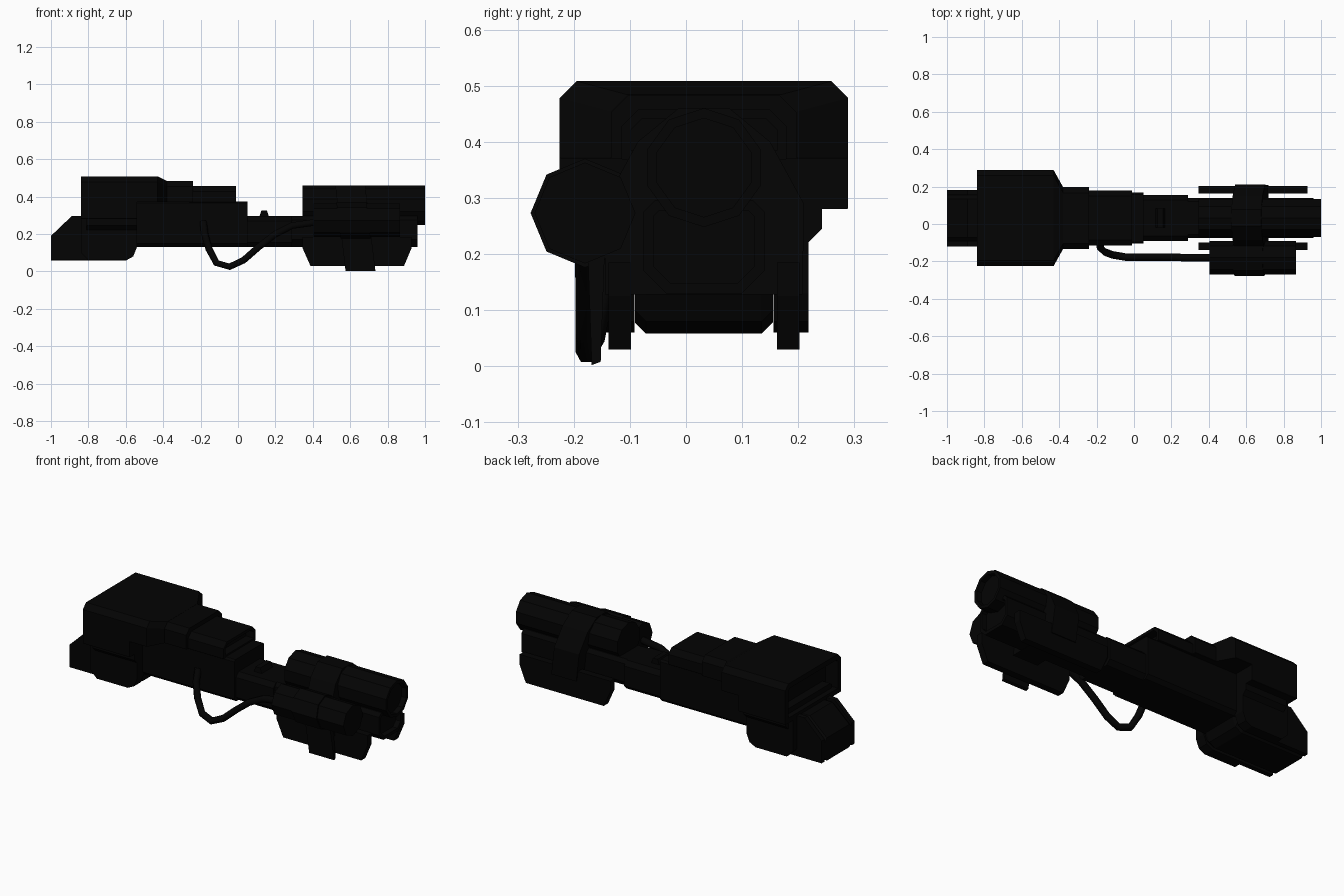
import bpy, bmesh, math

if "Cube" in bpy.data.objects:
    bpy.data.objects.remove(bpy.data.objects["Cube"])

CY = 0.032   # centre line of the gun body
black = bpy.data.materials.new("black")
black.diffuse_color = (0.001, 0.001, 0.001, 1)
black.use_nodes = True
black.node_tree.nodes["Principled BSDF"].inputs["Base Color"].default_value = black.diffuse_color


def finish(name, bm):
    bmesh.ops.recalc_face_normals(bm, faces=bm.faces)
    me = bpy.data.meshes.new(name)
    bm.to_mesh(me)
    bm.free()
    me.materials.append(black)
    ob = bpy.data.objects.new(name, me)
    bpy.context.collection.objects.link(ob)
    return ob


def loft(name, rings, recess=None, shear=0.0):
    """Skin rings of 3D points; recess=(border, depth) hollows the first end."""
    bm = bmesh.new()
    loops = [[bm.verts.new((x + shear * (0.46 - z), y, z)) for x, y, z in r] for r in rings]
    n = len(loops[0])
    for a, b in zip(loops, loops[1:]):
        for i in range(n):
            j = (i + 1) % n
            bm.faces.new((a[i], a[j], b[j], b[i]))
    first = bm.faces.new(loops[0])
    bm.faces.new(loops[-1])
    bmesh.ops.recalc_face_normals(bm, faces=bm.faces)
    if recess:
        bmesh.ops.inset_region(bm, faces=[first], thickness=recess[0])
        inner = bmesh.ops.extrude_face_region(bm, geom=[first])
        step = recess[1] if rings[-1][0][0] > rings[0][0][0] else -recess[1]
        bmesh.ops.translate(bm, vec=(step, 0, 0),
                            verts=[v for v in inner["geom"] if isinstance(v, bmesh.types.BMVert)])
        bmesh.ops.delete(bm, geom=[f for f in bm.faces if f == first], context='FACES_ONLY')
    return finish(name, bm)


def box(x, half, z0, z1, top=0.02, bottom=0.02, cy=CY):
    """Chamfered rectangular cross-section at x."""
    right = [(half - bottom, z0), (half, z0 + bottom), (half, z1 - top), (half - top, z1)]
    pts = right + [(-y, z) for y, z in reversed(right)]
    return [(x, cy + y, z) for y, z in pts]


def circle(x, cy, cz, r, n, turn=0.0):
    return [(x, cy + r * math.cos(turn + 2 * math.pi * i / n),
             cz + r * math.sin(turn + 2 * math.pi * i / n)) for i in range(n)]


def side_plate(name, outline, y0, y1):
    """Outline in x, z extruded across y."""
    return loft(name, [[(x, y, z) for x, z in outline] for y in (y0, y1)])


# Rear stock: core with a sloped butt, side plates and outer pads; front plates
loft("stock_core", [box(-1.0, 0.123, 0.058, 0.19), box(-0.89, 0.123, 0.058, 0.29),
                    box(-0.60, 0.123, 0.058, 0.29), box(-0.56, 0.123, 0.08, 0.29),
                    box(-0.54, 0.123, 0.13, 0.29)])
nose = [(-0.54, 0.295), (-0.54, 0.13), (-0.56, 0.08), (-0.60, 0.06)]
stock = [(-1.0, 0.06), (-1.0, 0.19), (-0.89, 0.295)] + nose
pad = [(-0.80, 0.06), (-0.84, 0.10), (-0.84, 0.295)] + nose
plate = [(0.345, 0.185), (0.345, 0.125), (0.387, 0.03), (0.888, 0.03), (0.928, 0.125), (0.928, 0.185)]
for side, word in ((-1, "near"), (1, "far")):
    side_plate(word + "_stock_plate", stock, CY + side * 0.124, CY + side * 0.151)
    side_plate(word + "_stock_pad", pad, CY + side * 0.15, CY + side * 0.186)
    side_plate(word + "_front_plate", plate, CY + side * 0.13, CY + side * 0.17)
loft("stock_cheeks", [box(x, 0.21, 0.215, 0.34, 0.01, 0.03) for x in (-0.81, -0.54)])

# Hood: open-backed shell with a tapered front
loft("hood_rear", [box(x, 0.257, 0.28, 0.508, 0.03, 0.002) for x in (-0.84, -0.54)],
     recess=(0.032, 0.08))
loft("hood_front", [box(-0.54, 0.257, 0.37, 0.508, 0.03, 0.002),
                    box(-0.43, 0.257, 0.37, 0.508, 0.03, 0.002),
                    box(-0.38, 0.167, 0.37, 0.484, 0.03, 0.002)])
loft("hood_collar", [box(x, 0.165, 0.37, 0.483, 0.03, 0.002) for x in (-0.42, -0.24)])

# Receiver and stepped top cover
loft("receiver", [box(x, 0.137, 0.13, 0.375, 0.01) for x in (-0.56, 0.05)])
loft("top_cover", [box(x, 0.147, 0.368, 0.458, 0.03, 0.002) for x in (-0.012, -0.26)],
     recess=(0.018, 0.05))

# Fore body, lower barrel and sight post
loft("fore_body", [box(x, 0.122, 0.13, 0.295, 0.025, 0.025) for x in (0.04, 0.29)])
loft("lower_barrel", [box(x, 0.108, 0.13, 0.295, 0.02, 0.04) for x in (0.96, 0.28)],
     recess=(0.02, 0.03))
side_plate("sight_post", [(0.11, 0.28), (0.125, 0.325), (0.155, 0.325), (0.17, 0.28)],
           CY - 0.05, CY + 0.05)

# Upper barrel with a hollow muzzle
loft("upper_barrel", [circle(x, CY, 0.354, 0.106, 10, math.pi / 10) for x in (1.0, 0.346)],
     recess=(0.018, 0.03))

# Side canister and its band
CAN_Y, CAN_Z = -0.18, 0.273
for name, x0, x1, r in (("canister", 0.404, 0.866, 0.09), ("canister_band", 0.515, 0.675, 0.097)):
    loft(name, [circle(x, CAN_Y, CAN_Z, r, 8) for x in (x0, x1)],
         shear=0.12 if "band" in name else 0)

# Slanted strap wrapping the barrels and holding the front plates
half = [(0.176, 0.128), (0.178, 0.29), (0.118, 0.40), (0.045, 0.46)]
strap = half + [(-y, z) for y, z in reversed(half)]
loft("strap", [[(x, CY + y, z) for y, z in strap] for x in (0.52, 0.68)], shear=0.12)

# Thin strap tail hanging under the canister
tail = [(-0.175, 0.2), (-0.168, 0.002), (-0.152, 0.008), (-0.145, 0.2)]
loft("strap_tail", [[(x, y, z) for y, z in tail] for x in (0.52, 0.68)], shear=0.12)

# Hanging cable
path = [(-0.185, -0.10, 0.265), (-0.178, -0.13, 0.20), (-0.155, -0.15, 0.12), (-0.115, -0.165, 0.045),
        (-0.045, -0.177, 0.025), (0.03, -0.177, 0.06), (0.11, -0.177, 0.13), (0.2, -0.178, 0.2),
        (0.29, -0.18, 0.245), (0.43, -0.18, 0.265)]
cu = bpy.data.curves.new("cable", 'CURVE')
cu.dimensions = '3D'
cu.bevel_depth = 0.02
cu.bevel_resolution = 1
cu.use_fill_caps = True
sp = cu.splines.new('POLY')
sp.points.add(len(path) - 1)
for p, co in zip(sp.points, path):
    p.co = (*co, 1)
cu.materials.append(black)
bpy.context.collection.objects.link(bpy.data.objects.new("cable", cu))
